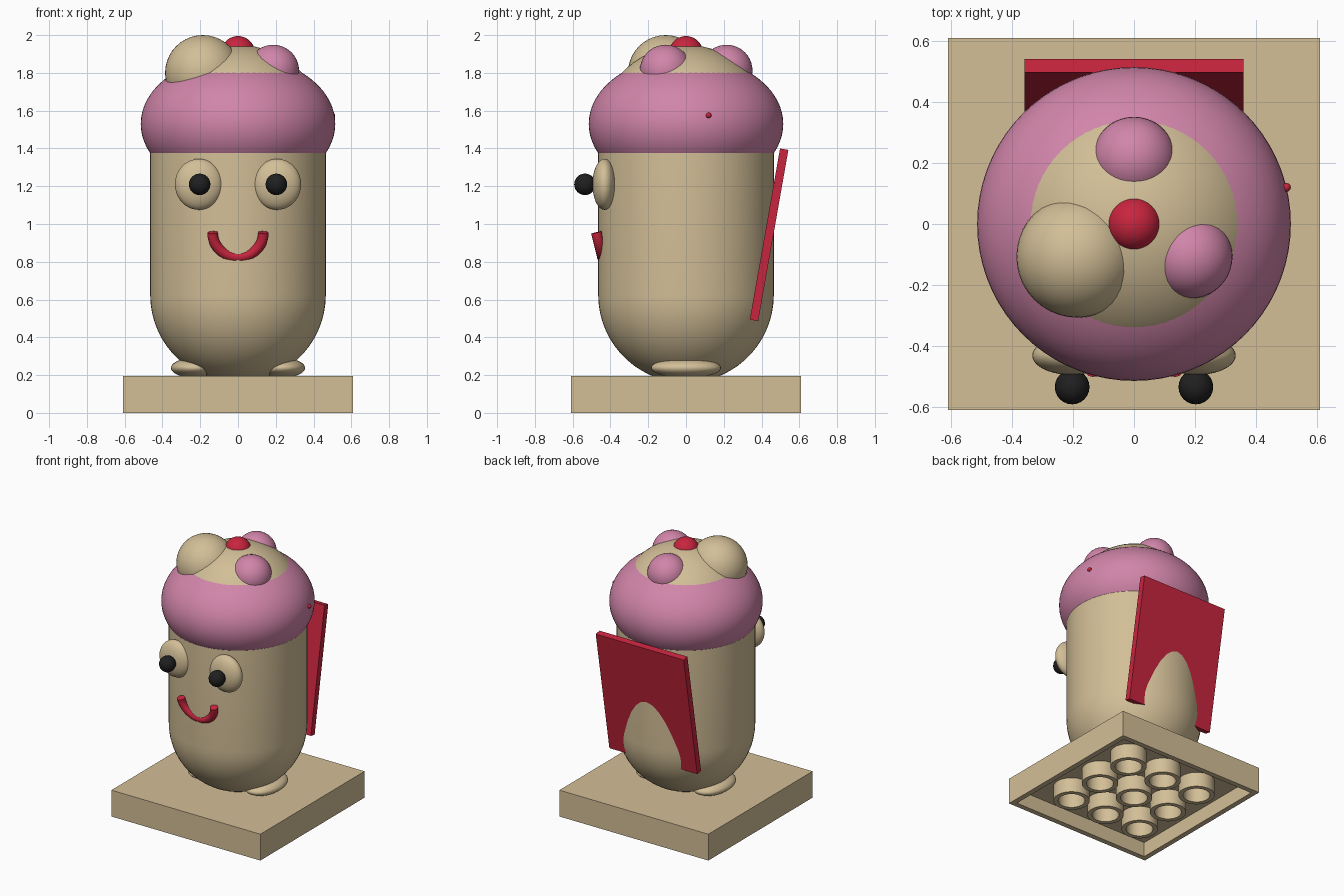
import bpy, bmesh, math
from mathutils import Vector

if "Cube" in bpy.data.objects:
    bpy.data.objects.remove(bpy.data.objects["Cube"])


def material(name, rgb):
    m = bpy.data.materials.new(name)
    m.diffuse_color = (*rgb, 1)
    m.use_nodes = True
    m.node_tree.nodes["Principled BSDF"].inputs["Base Color"].default_value = m.diffuse_color
    return m


BEIGE = material("beige", (0.65, 0.52, 0.31))
PINK = material("pink", (0.64, 0.235, 0.40))
RED = material("red", (0.58, 0.018, 0.048))
BLACK = material("black", (0.014, 0.014, 0.014))


def finish(name, bm, mat, smooth=True):
    bmesh.ops.recalc_face_normals(bm, faces=bm.faces)
    me = bpy.data.meshes.new(name)
    bm.to_mesh(me)
    bm.free()
    me.materials.append(mat)
    ob = bpy.data.objects.new(name, me)
    bpy.context.collection.objects.link(ob)
    if smooth:
        bpy.ops.object.select_all(action='DESELECT')
        ob.select_set(True)
        bpy.context.view_layer.objects.active = ob
        bpy.ops.object.shade_smooth_by_angle(angle=math.radians(35))
    return ob


def ellipsoid(name, center, radii, mat, segs=40):
    bm = bmesh.new()
    bmesh.ops.create_uvsphere(bm, u_segments=segs, v_segments=segs // 2, radius=1)
    bmesh.ops.scale(bm, vec=radii, verts=bm.verts)
    bmesh.ops.translate(bm, vec=center, verts=bm.verts)
    return finish(name, bm, mat)


def lathe(name, profile, center, mat, steps=64):
    """Spin (radius, height) points around the z axis."""
    bm = bmesh.new()
    vs = [bm.verts.new((r, 0, z)) for r, z in profile]
    es = [bm.edges.new(p) for p in zip(vs, vs[1:])]
    bmesh.ops.spin(bm, geom=vs + es, cent=(0, 0, 0), axis=(0, 0, 1),
                   angle=math.tau, steps=steps)
    bmesh.ops.remove_doubles(bm, verts=bm.verts, dist=1e-4)
    bmesh.ops.translate(bm, vec=center, verts=bm.verts)
    return finish(name, bm, mat)


def box(name, size, mat):
    bm = bmesh.new()
    bmesh.ops.create_cube(bm, size=1)
    bmesh.ops.scale(bm, vec=size, verts=bm.verts)
    return finish(name, bm, mat, smooth=False)


# Base: square slab, hollow underneath
SIDE, HIGH, DEPTH, PITCH = 1.22, 0.195, 0.11, 0.305
bm = bmesh.new()
bmesh.ops.create_cube(bm, size=1)
bmesh.ops.scale(bm, vec=(SIDE, SIDE, HIGH), verts=bm.verts)
bmesh.ops.translate(bm, vec=(0, 0, HIGH / 2), verts=bm.verts)
bm.faces.ensure_lookup_table()
under = min(bm.faces, key=lambda f: f.calc_center_median().z)
bmesh.ops.inset_region(bm, faces=[under], thickness=0.055)
cavity = bmesh.ops.extrude_discrete_faces(bm, faces=[under])["faces"][0]
bmesh.ops.translate(bm, vec=(0, 0, DEPTH), verts=cavity.verts)
finish("base", bm, BEIGE, smooth=False)

# Nine tubes under the base
for i in (-1, 0, 1):
    for j in (-1, 0, 1):
        lathe("base_tube", [(0.092, DEPTH), (0.092, 0), (0.125, 0), (0.125, DEPTH)],
              (i * PITCH, j * PITCH, 0), BEIGE, 32)

# Body: capsule
R, LOW, TOP = 0.465, 0.625, 1.483
arc = [math.radians(a) for a in range(-90, 1, 6)]
profile = [(R * math.cos(a), LOW + R * math.sin(a)) for a in arc]
profile += [(R * math.cos(a), TOP - R * math.sin(a)) for a in reversed(arc)]
lathe("body", profile, (0, 0, 0), BEIGE)

# Hat: flattened ball around the top of the body
ellipsoid("hat", (0, 0, 1.53), (0.515, 0.515, 0.36), PINK, 72)
ellipsoid("hat_speck", (0.5, 0.12, 1.575), (0.015,) * 3, RED, 12)

# Puffs spaced evenly around the cherry
for name, deg, r, z, mat in (("rear_puff", 90, 0.137, 1.812, PINK),
                             ("right_puff", -30, 0.137, 1.812, PINK),
                             ("left_puff", 210, 0.2, 1.80, BEIGE)):
    a = math.radians(deg)
    ellipsoid(name, (0.215 * math.cos(a), 0.215 * math.sin(a), z), (r,) * 3, mat)
ellipsoid("cherry", (0, 0, 1.905), (0.09,) * 3, RED)

# Eyes, pupils and feet
for s in (-1, 1):
    ellipsoid("eye", (s * 0.207, -0.432, 1.21), (0.127, 0.063, 0.135), BEIGE)
    ellipsoid("pupil", (s * 0.203, -0.535, 1.21), (0.057,) * 3, BLACK, 24)
    ellipsoid("foot", (s * 0.23, 0, 0.238), (0.125, 0.185, 0.053), BEIGE)

# Mouth: half ring leaning into the body
cu = bpy.data.curves.new("mouth", 'CURVE')
cu.dimensions = '3D'
cu.bevel_depth = 0.028
cu.bevel_resolution = 5
cu.use_fill_caps = True
sp = cu.splines.new('POLY')
sp.points.add(24)
tilt = math.radians(14)
for k, p in enumerate(sp.points):
    a = math.pi * k / 24
    drop = 0.135 * math.sin(a)
    p.co = (0.135 * math.cos(a), -0.475 + drop * math.sin(tilt),
            0.955 - drop * math.cos(tilt), 1)
cu.materials.append(RED)
mouth = bpy.data.objects.new("mouth", cu)
bpy.context.collection.objects.link(mouth)
bpy.ops.object.select_all(action='DESELECT')
mouth.select_set(True)
bpy.context.view_layer.objects.active = mouth
bpy.ops.object.convert(target='MESH')
bpy.ops.object.shade_smooth_by_angle(angle=math.radians(35))

# Back panel: leaning slab
panel = box("back_panel", (0.72, 0.045, 0.92), RED)
panel.location = (0, 0.44, 0.943)
panel.rotation_euler.x = math.radians(-10)
